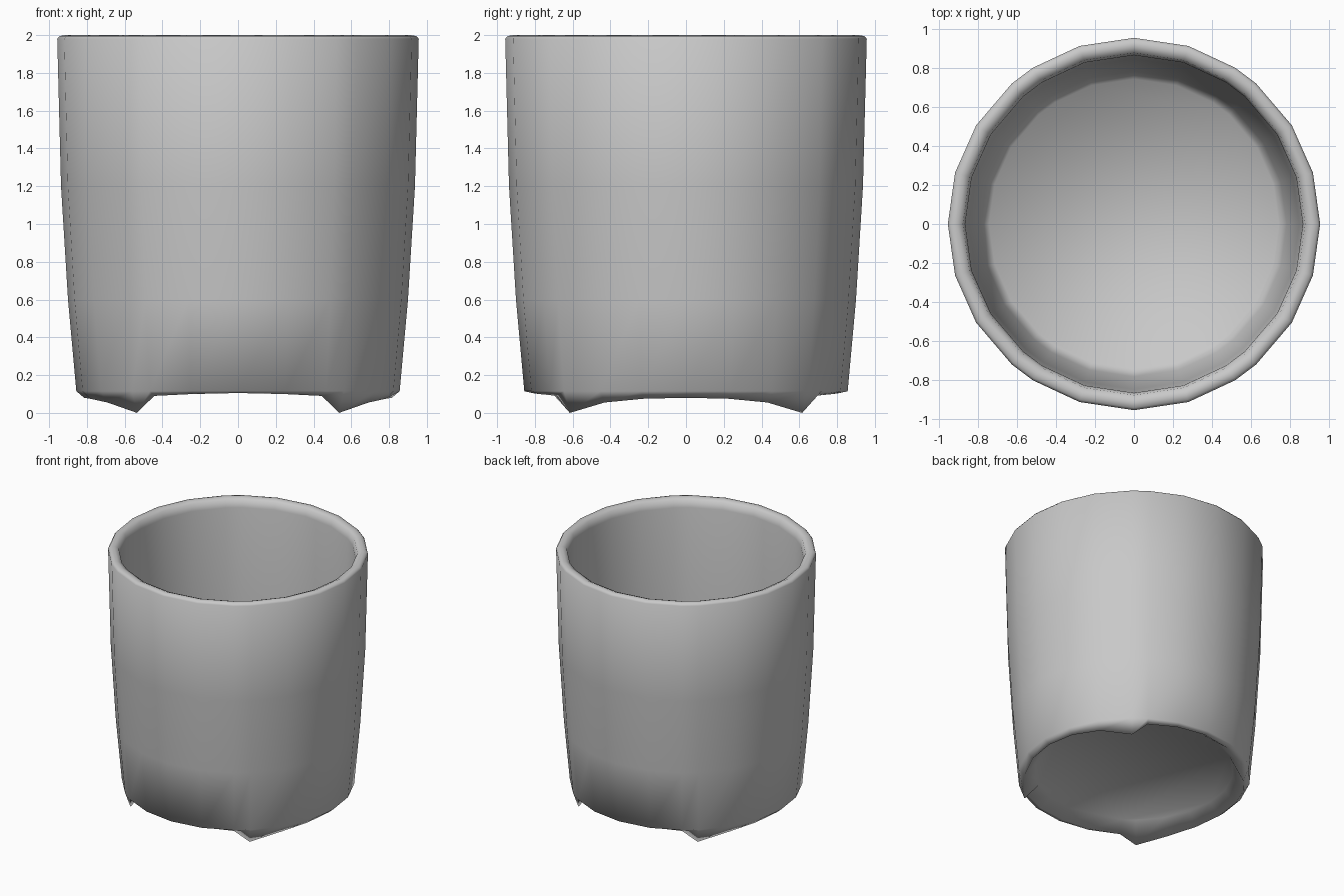
import bpy, bmesh, math

if "Cube" in bpy.data.objects:
    bpy.data.objects.remove(bpy.data.objects["Cube"])

grey = bpy.data.materials.new("light grey")
grey.diffuse_color = (0.58, 0.58, 0.58, 1)
grey.use_nodes = True
grey.node_tree.nodes["Principled BSDF"].inputs["Base Color"].default_value = grey.diffuse_color

# Angles of one quadrant, mirrored to the full circle; 49 degrees is a foot
quarter = [0, 16, 32, 49, 57, 73, 90]
half = quarter + [180 - a for a in reversed(quarter[:-1])]
angles = half + [360 - a for a in reversed(half[1:-1])]


def foot_height(angle):
    """Bottom edge height: pointed feet, gentle ramp to the sides, steep to front and back."""
    a = angle % 180
    a = min(a, 180 - a)
    steps = {0: 0.08, 16: 0.075, 32: 0.055, 49: 0.0, 57: 0.09, 73: 0.1, 90: 0.105}
    return steps[a]


# Profile from the recessed underside, up the outside, over the rim, down to the floor
profile = [
    (0.73, 0.165), (0.815, None), (0.856, 0.115), (0.9, 0.6), (0.937, 1.2),
    (0.957, 1.98), (0.945, 1.995), (0.915, 2.0), (0.88, 1.985), (0.868, 1.93),
    (0.85, 1.2), (0.785, 0.25), (0.745, 0.18),
]

bm = bmesh.new()
rings = []
for r, z in profile:
    rings.append([bm.verts.new((r * math.cos(math.radians(a)),
                                r * math.sin(math.radians(a)),
                                foot_height(a) if z is None else z))
                  for a in angles])

n = len(angles)
for lower, upper in zip(rings, rings[1:]):
    for i in range(n):
        j = (i + 1) % n
        bm.faces.new((lower[i], lower[j], upper[j], upper[i]))

# Underside and inner floor
bm.faces.new(list(reversed(rings[0])))
bm.faces.new(rings[-1])
bmesh.ops.recalc_face_normals(bm, faces=bm.faces[:])
for f in bm.faces:
    f.smooth = True

mesh = bpy.data.meshes.new("cup")
bm.to_mesh(mesh)
bm.free()
mesh.materials.append(grey)
cup = bpy.data.objects.new("cup", mesh)
bpy.context.collection.objects.link(cup)
